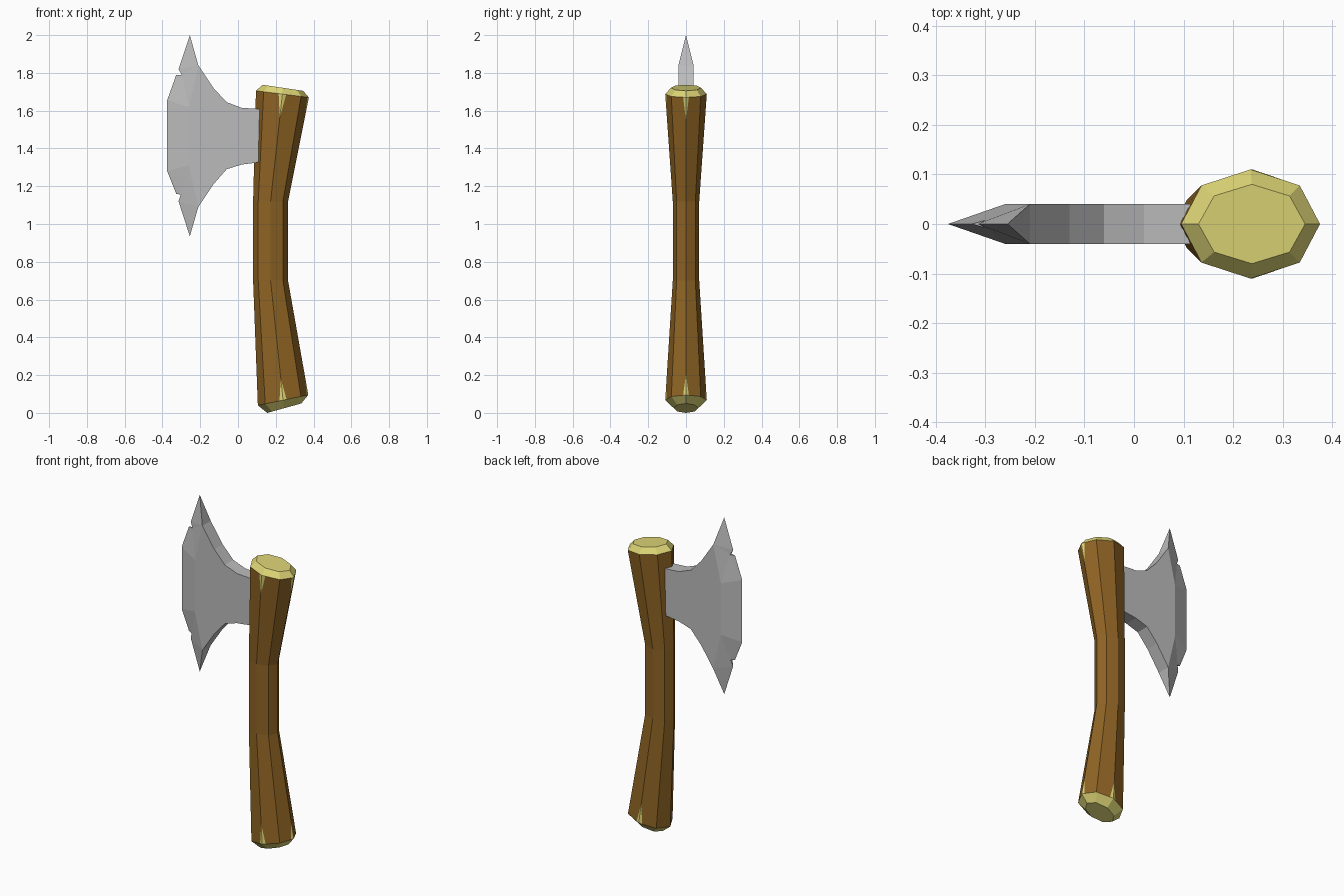
import bpy, bmesh, math
from mathutils import Vector

if "Cube" in bpy.data.objects:
    bpy.data.objects.remove(bpy.data.objects["Cube"])


def material(name, rgb):
    m = bpy.data.materials.new(name)
    m.diffuse_color = (*rgb, 1)
    m.use_nodes = True
    m.node_tree.nodes["Principled BSDF"].inputs["Base Color"].default_value = m.diffuse_color
    return m


BARK = material("brown bark", (0.27, 0.125, 0.017))
WOOD = material("pale cut wood", (0.72, 0.66, 0.18))
STEEL = material("grey steel", (0.50, 0.50, 0.50))


def build(name, faces, mats, triangulate=False):
    """faces: list of (points, material index); shared corners are welded."""
    bm = bmesh.new()
    for pts, mat in faces:
        f = bm.faces.new([bm.verts.new(p) for p in pts])
        f.material_index = mat
    bmesh.ops.remove_doubles(bm, verts=bm.verts[:], dist=1e-5)
    if triangulate:
        bmesh.ops.triangulate(bm, faces=[f for f in bm.faces if len(f.verts) > 4])
    bmesh.ops.recalc_face_normals(bm, faces=bm.faces[:])
    me = bpy.data.meshes.new(name)
    bm.to_mesh(me)
    bm.free()
    for m in mats:
        me.materials.append(m)
    ob = bpy.data.objects.new(name, me)
    bpy.context.collection.objects.link(ob)
    return ob


# ---- handle: tilted octagonal rings, chips of pale wood at both ends
N = 8


def ring(xl, zl, xr, zr, ry):
    pts = []
    for k in range(N):
        c, s = math.cos(math.tau * k / N), math.sin(math.tau * k / N)
        pts.append(Vector(((xl + xr) / 2 + c * (xr - xl) / 2, s * ry,
                           (zl + zr) / 2 + c * (zr - zl) / 2)))
    return pts


def handle_end(end, mid, cap, chips, length):
    faces = [(cap, 1)]
    for i in range(N):
        j = (i + 1) % N
        rim, panel = [end[i]], [end[i]]
        if i in chips:
            base, tip = end[i].lerp(end[j], 0.2), end[i].lerp(mid[i], length)
            rim.append(base)
            panel = [tip, base]
            faces.append(([end[i], base, tip], 1))
        if j in chips:
            base, tip = end[j].lerp(end[i], 0.2), end[j].lerp(mid[j], length)
            rim.append(base)
            panel += [base, tip]
            faces.append(([end[j], tip, base], 1))
        else:
            panel.append(end[j])
        rim.append(end[j])
        faces.append((panel + [mid[j], mid[i]], 0))
        faces.append((rim + [cap[j], cap[i]], 1))
    return faces


low_cap = ring(0.155, 0.0, 0.335, 0.05, 0.065)
low = ring(0.105, 0.04, 0.372, 0.095, 0.11)
waist_low = ring(0.08, 0.70, 0.265, 0.70, 0.07)
waist_high = ring(0.08, 1.12, 0.265, 1.12, 0.07)
high = ring(0.095, 1.705, 0.375, 1.67, 0.11)
high_cap = ring(0.13, 1.737, 0.345, 1.705, 0.08)

faces = handle_end(low, waist_low, low_cap, {0, 2, 6}, 0.18)
faces += handle_end(high, waist_high, high_cap, {0, 6}, 0.22)
faces += [([waist_low[i], waist_low[(i + 1) % N], waist_high[(i + 1) % N], waist_high[i]], 0)
          for i in range(N)]
build("handle", faces, [BARK, WOOD])

# ---- blade: flat cheeks, tapered cutting edge, a nick in each half
T = 0.04
upper = [(0.13, 1.608), (0.10, 1.61), (0.02, 1.615), (-0.06, 1.645), (-0.13, 1.72), (-0.21, 1.84)]
lower = [(-0.21, 1.09), (-0.13, 1.21), (-0.06, 1.29), (0.02, 1.315), (0.10, 1.325), (0.13, 1.325)]
bevel = [(-0.26, 1.62), (-0.26, 1.31)]
edge = [(-0.375, 1.655), (-0.375, 1.28)]
# per half: horn tip, nick outer corner, nick bottom, nick inner corner
horns = [[(-0.255, 2.0), (-0.315, 1.82), (-0.298, 1.79), (-0.327, 1.79)],
         [(-0.255, 0.935), (-0.315, 1.12), (-0.303, 1.155), (-0.327, 1.16)]]


def at(p, y):
    return Vector((p[0], y, p[1]))


faces = []
for s in (-1, 1):
    faces.append(([at(p, s * T) for p in upper + bevel + lower], 0))
    faces.append(([at(edge[0], 0), at(edge[1], 0), at(bevel[1], s * T), at(bevel[0], s * T)], 0))
    for h, (horn, shoulder) in enumerate(zip(horns, (upper[-1], lower[0]))):
        tip, n1, n2, n3 = horn
        faces.append(([at(shoulder, s * T), at(tip, 0), at(n1, 0), at(n2, s * 0.008),
                       at(n3, 0), at(edge[h], 0), at(bevel[h], s * T)], 0))
for side in (upper, lower):
    for a, b in zip(side, side[1:]):
        faces.append(([at(a, -T), at(b, -T), at(b, T), at(a, T)], 0))
for horn, shoulder in zip(horns, (upper[-1], lower[0])):
    tip, n1, n2, n3 = horn
    faces.append(([at(tip, 0), at(shoulder, -T), at(shoulder, T)], 0))
    for n in (n1, n3):
        faces.append(([at(n, 0), at(n2, -0.008), at(n2, 0.008)], 0))
faces.append(([at(upper[0], -T), at(upper[0], T), at(lower[-1], T), at(lower[-1], -T)], 0))
build("axe_blade", faces, [STEEL], triangulate=True)
